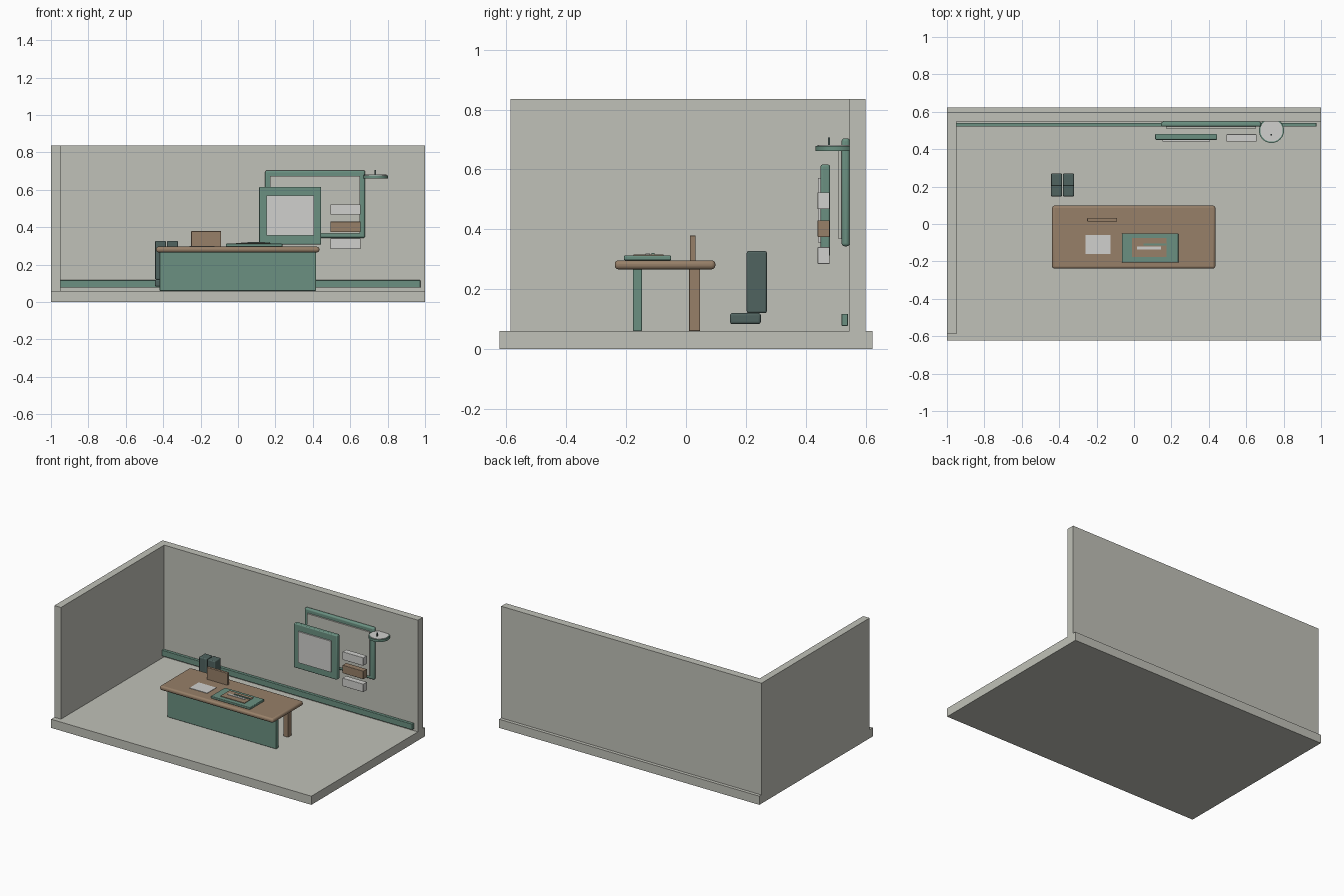
import bpy

cube = bpy.data.objects.get("Cube")
if cube:
    bpy.data.objects.remove(cube, do_unlink=True)


def material(name, r, g, b):
    m = bpy.data.materials.new(name)
    m.use_nodes = True
    m.diffuse_color = (r, g, b, 1)
    m.node_tree.nodes["Principled BSDF"].inputs["Base Color"].default_value = (r, g, b, 1)
    return m


stone = material("pale grey", 0.53, 0.535, 0.48)
green = material("sage green", 0.145, 0.28, 0.22)
wood = material("brown wood", 0.31, 0.215, 0.14)
dark = material("dark green grey", 0.08, 0.125, 0.115)
paper = material("paper white", 0.63, 0.63, 0.61)


def finish(obj, name, mat, bevel):
    obj.name = name
    obj.data.materials.append(mat)
    if bevel:
        mod = obj.modifiers.new("soft edges", "BEVEL")
        mod.width = bevel
        mod.segments = 3
        bpy.ops.object.shade_smooth_by_angle()
    return obj


def box(name, mat, x, y, z, bevel=0):
    """Box from its (min, max) range on each axis."""
    spans = (x, y, z)
    bpy.ops.mesh.primitive_cube_add(size=1, location=[sum(s) / 2 for s in spans])
    obj = bpy.context.object
    obj.scale = [s[1] - s[0] for s in spans]
    bpy.ops.object.transform_apply(location=False, rotation=False, scale=True)
    return finish(obj, name, mat, bevel)


def disc(name, mat, radius, x, y, z):
    bpy.ops.mesh.primitive_cylinder_add(vertices=32, radius=radius, depth=z[1] - z[0],
                                        location=(x, y, sum(z) / 2))
    bpy.ops.object.shade_smooth_by_angle()
    return finish(bpy.context.object, name, mat, 0)


# Room shell
box("floor", stone, (-1, 1), (-0.623, 0.623), (0, 0.06))
box("back_wall", stone, (-1, 1), (0.547, 0.6), (0.06, 0.836))
box("side_wall", stone, (-1, -0.95), (-0.587, 0.547), (0.06, 0.836))
box("wall_rail", green, (-0.95, 0.975), (0.52, 0.541), (0.077, 0.117), 0.002)

# Desk
box("desk_top", wood, (-0.438, 0.435), (-0.238, 0.098), (0.266, 0.296), 0.012)
box("desk_front_panel", green, (-0.42, 0.417), (-0.177, -0.147), (0.06, 0.268), 0.004)
for side in (-1, 1):
    box("desk_leg", wood, (side * 0.36 - 0.018, side * 0.36 + 0.018),
        (0.01, 0.047), (0.06, 0.268), 0.002)

# Things on the desk
box("upright_board", wood, (-0.25, -0.09), (0.013, 0.032), (0.292, 0.379), 0.002)
box("paper_sheet", paper, (-0.26, -0.125), (-0.16, -0.06), (0.295, 0.299))
box("desk_mat", green, (-0.065, 0.237), (-0.207, -0.05), (0.296, 0.312), 0.004)
box("mat_inset", wood, (-0.012, 0.173), (-0.176, -0.076), (0.311, 0.316))
box("mat_white_strip", paper, (0.015, 0.145), (-0.135, -0.12), (0.315, 0.319))
box("mat_green_strip", green, (0.05, 0.17), (-0.115, -0.105), (0.315, 0.321))

# Pair of boots with upright legs
for x in (-0.414, -0.35):
    box("boot_foot", dark, (x - 0.03, x + 0.03), (0.147, 0.25), (0.083, 0.12), 0.008)
    box("boot_shaft", dark, (x - 0.029, x + 0.029), (0.203, 0.27), (0.12, 0.327), 0.006)

# Large wall board and the smaller board in front of it
box("rear_board", green, (0.145, 0.68), (0.52, 0.547), (0.343, 0.704), 0.01)
box("rear_board_face", stone, (0.172, 0.652), (0.51, 0.522), (0.368, 0.675))
box("front_board", green, (0.113, 0.445), (0.45, 0.481), (0.308, 0.616), 0.006)
box("front_board_face", paper, (0.153, 0.405), (0.441, 0.452), (0.355, 0.571))

# Stack of small wall boxes
for z, mat in ((0.495, paper), (0.402, wood), (0.312, paper)):
    box("wall_box", mat, (0.495, 0.655), (0.44, 0.48), (z - 0.028, z + 0.028), 0.002)

# Round shelf with a pin
disc("round_shelf", green, 0.067, 0.735, 0.5, (0.662, 0.678))
disc("round_shelf_face", paper, 0.06, 0.735, 0.5, (0.676, 0.681))
box("shelf_pin", dark, (0.731, 0.738), (0.474, 0.481), (0.68, 0.706))
